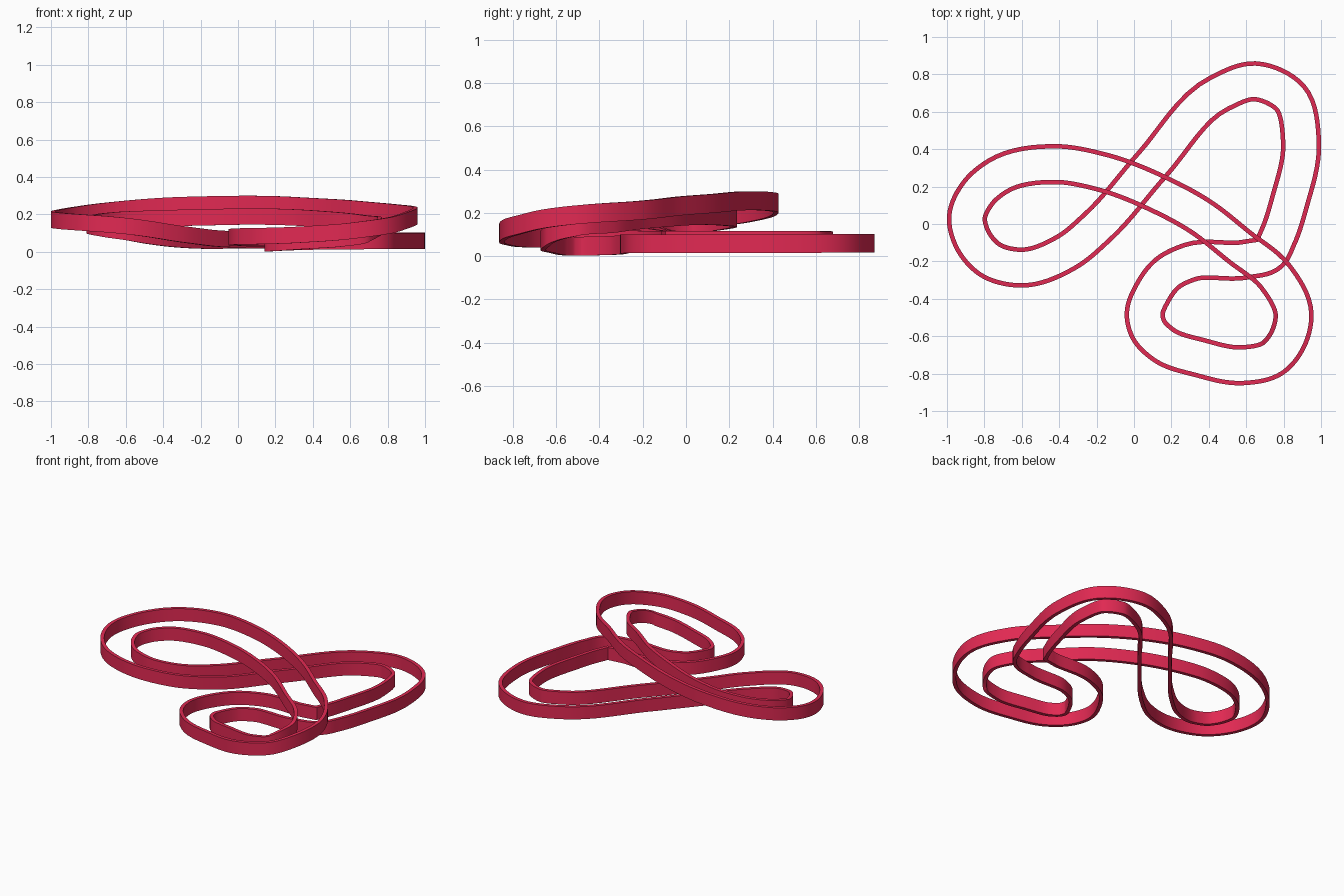
import bpy, bmesh, math
from mathutils import Vector

if "Cube" in bpy.data.objects:
    bpy.data.objects.remove(bpy.data.objects["Cube"])

# Centre line of the twisting track: x, y, base height, bank (left side rises, right side drops)
TRACK = [
    (-.893, .035, .115, .015), (-.835, .165, .130, .017), (-.730, .255, .145, .022),
    (-.420, .320, .168, .033), (-.180, .280, .175, .035), (.145, .155, .178, .033),
    (.355, .040, .170, .030), (.560, -.120, .157, .030), (.755, -.280, .138, .030),
    (.853, -.485, .123, .027), (.815, -.630, .100, .025), (.743, -.715, .073, .022),
    (.580, -.755, .048, .018), (.355, -.715, .032, .016), (.150, -.640, .022, .018),
    (.078, -.565, .020, .018), (.057, -.485, .018, .016), (.100, -.365, .018, .014),
    (.177, -.265, .018, .012), (.295, -.205, .019, .010), (.600, -.190, .021, .008),
    (.725, -.155, .022, .008), (.767, -.075, .022, .008), (.832, .120, .022, .008),
    (.893, .440, .022, .007), (.835, .675, .022, .006), (.645, .763, .022, .006),
    (.458, .700, .022, .006), (.095, .315, .022, .005), (-.195, -.015, .024, .005),
    (-.360, -.150, .042, .010), (-.615, -.233, .080, .016), (-.770, -.190, .096, .016),
    (-.865, -.080, .107, .015),
]
SIDE, THICK, HEIGHT, STEPS = .0955, .024, .087, 8


def smooth_loop(points):
    """Closed spline through the points, parameterised by distance."""
    pts = [Vector(p) for p in points]
    n = len(pts)
    gap = [max((pts[(i + 1) % n] - pts[i]).length, 1e-5) for i in range(n)]
    tan = []
    for i in range(n):
        a, b = gap[i - 1], gap[i]
        back, ahead = (pts[i] - pts[i - 1]) / a, (pts[(i + 1) % n] - pts[i]) / b
        tan.append((back * b + ahead * a) / (a + b))
    out = []
    for i in range(n):
        j = (i + 1) % n
        for k in range(STEPS):
            t = k / STEPS
            out.append(pts[i] * (2*t**3 - 3*t**2 + 1) + tan[i] * gap[i] * (t**3 - 2*t**2 + t)
                       + pts[j] * (3*t**2 - 2*t**3) + tan[j] * gap[i] * (t**3 - t**2))
    return out


def rail(name, side, material):
    """Upright band with a rectangular section, swept beside the centre line."""
    path = smooth_loop(TRACK)
    n = len(path)
    bm = bmesh.new()
    rings = []
    for i, p in enumerate(path):
        d = (path[(i + 1) % n] - path[i - 1]).to_2d().normalized()
        left = Vector((-d.y, d.x))
        z = max(p[2] + side * p[3], 0)
        ring = []
        for off, h in ((-.5, 0), (.5, 0), (.5, HEIGHT), (-.5, HEIGHT)):
            xy = p.to_2d() + left * (side * SIDE + off * THICK)
            ring.append(bm.verts.new((xy.x, xy.y, z + h)))
        rings.append(ring)
    for i in range(n):
        a, b = rings[i], rings[(i + 1) % n]
        for k in range(4):
            m = (k + 1) % 4
            bm.faces.new((a[k], b[k], b[m], a[m]))
    bmesh.ops.recalc_face_normals(bm, faces=bm.faces)
    mesh = bpy.data.meshes.new(name)
    bm.to_mesh(mesh)
    bm.free()
    mesh.materials.append(material)
    obj = bpy.data.objects.new(name, mesh)
    bpy.context.collection.objects.link(obj)
    bpy.ops.object.select_all(action='DESELECT')
    obj.select_set(True)
    bpy.context.view_layer.objects.active = obj
    bpy.ops.object.shade_smooth_by_angle(angle=math.radians(30))


red = bpy.data.materials.new("red")
red.diffuse_color = (.75, .022, .085, 1)
red.use_nodes = True
red.node_tree.nodes["Principled BSDF"].inputs["Base Color"].default_value = red.diffuse_color

# The two side rails of the track
rail("left_rail", 1, red)
rail("right_rail", -1, red)
